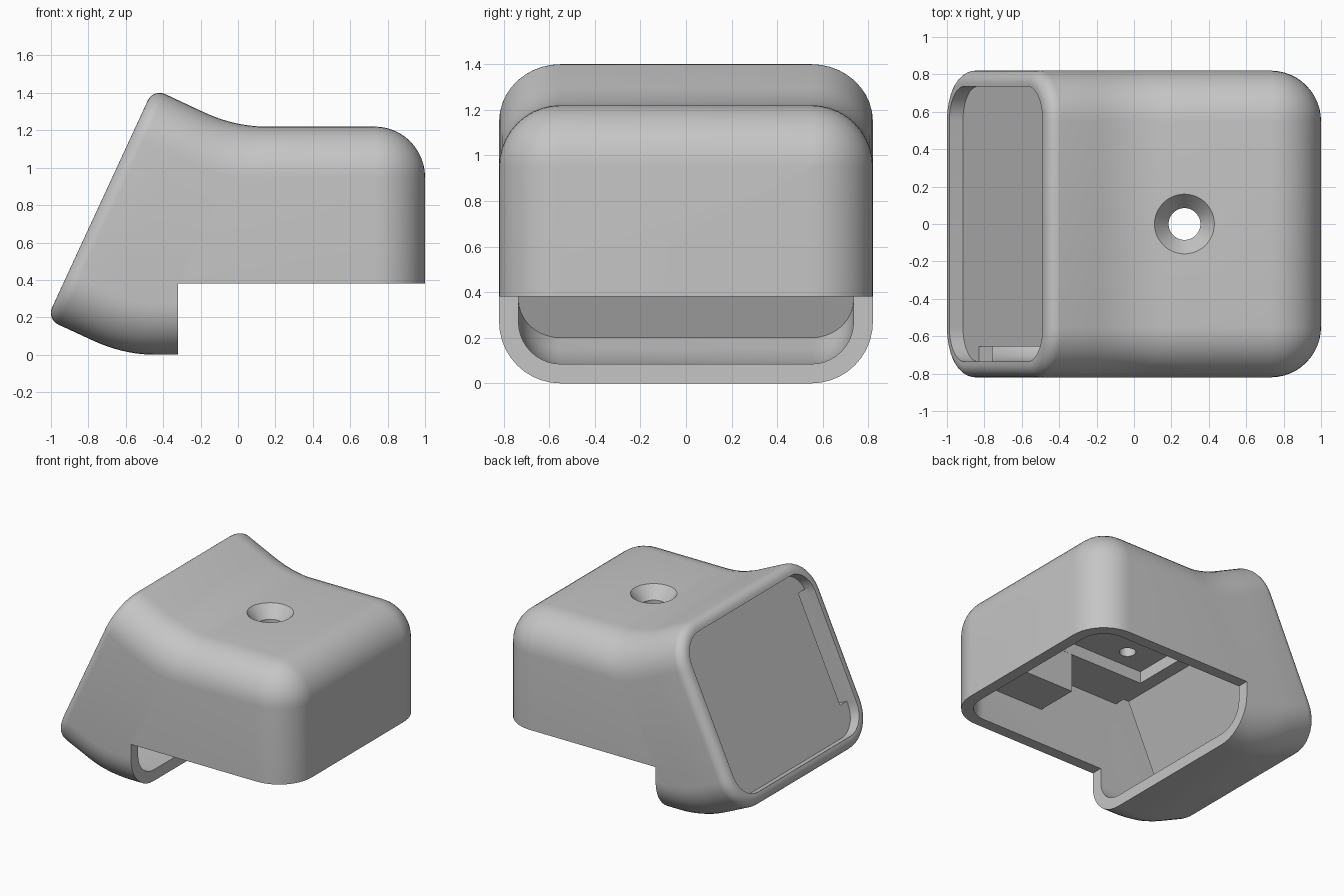
import bpy, bmesh
from math import sin, cos, pi, radians
from mathutils import Vector, Matrix

if "Cube" in bpy.data.objects:
    bpy.data.objects.remove(bpy.data.objects["Cube"])

HALF = 0.82      # half width
R = 0.27         # main corner radius
WALL = 0.085     # shell thickness
RIM = 0.07       # rounding of the sloped rim
LOW = Vector((-1.023, 0, 0.19))     # sloped face, lower edge
HIGH = Vector((-0.453, 0, 1.423))   # sloped face, upper edge
UP = (HIGH - LOW).normalized()
IN = Vector((UP.z, 0, -UP.x))       # from the sloped face into the body

grey = bpy.data.materials.new("light_grey")
grey.use_nodes = True
grey.diffuse_color = (0.56, 0.56, 0.56, 1)
grey.node_tree.nodes["Principled BSDF"].inputs["Base Color"].default_value = (0.56, 0.56, 0.56, 1)


def make(name, bm):
    bmesh.ops.recalc_face_normals(bm, faces=bm.faces)
    mesh = bpy.data.meshes.new(name)
    bm.to_mesh(mesh)
    bm.free()
    mesh.materials.append(grey)
    ob = bpy.data.objects.new(name, mesh)
    bpy.context.collection.objects.link(ob)
    return ob


def ring(low, high, inset, stretch, steps=10):
    """Rounded rectangle between two points, shrunk by inset; stretch suits tilted sections."""
    axis = high - low
    r = max(R - inset, 0.004)
    mid, d = (low + high) / 2, axis.normalized()
    w, h = HALF - inset, axis.length / 2 - inset * stretch
    pts = []
    for q, (sy, sz) in enumerate(((1, 1), (-1, 1), (-1, -1), (1, -1))):
        for i in range(steps + 1):
            a = (q + i / steps) * pi / 2
            y = sy * (w - r) + r * cos(a)
            z = sz * (h - r * stretch) + r * stretch * sin(a)
            pts.append(mid + Vector((0, y, 0)) + d * z)
    return pts


def loft(name, stations):
    bm = bmesh.new()
    rings = [[bm.verts.new(p) for p in ring(*s)] for s in stations]
    n = len(rings[0])
    for a, b in zip(rings, rings[1:]):
        for i in range(n):
            j = (i + 1) % n
            bm.faces.new((a[i], a[j], b[j], b[i]))
    bm.faces.new(rings[0])
    bm.faces.new(rings[-1])
    return make(name, bm)


def bezier(a, b, c, t):
    a, b, c = (Vector((p[0], 0, p[1])) for p in (a, b, c))
    return a * (1 - t) ** 2 + b * 2 * t * (1 - t) + c * t * t


def slope(depth, inset):
    return (LOW + IN * depth, HIGH + IN * depth, inset, 1)


def trunk(inset):
    """Bend from the sloped section to the upright, rounded end."""
    out = []
    for i in range(17):
        t = i / 16
        low = bezier((-0.78, 0.078), (-0.613, 0), (-0.44, 0), t)
        high = bezier((-0.19, 1.3), (-0.02, 1.22), (0.15, 1.22), t)
        ease = t * t * (3 - 2 * t)
        out.append((low, high, inset, 1 + ease * ((high - low).length / 1.22 - 1)))
    r = R - inset
    for i in range(13):
        a = i / 12 * pi / 2
        x = 1 - R + r * sin(a)
        out.append((Vector((x, 0, 0)), Vector((x, 0, 1.22)), inset + r * (1 - cos(a)), 1))
    return out


def box(name, lo, hi, matrix=None):
    bm = bmesh.new()
    bmesh.ops.create_cube(bm, size=1)
    lo, hi = Vector(lo), Vector(hi)
    for v in bm.verts:
        v.co = Vector(((lo[k] + hi[k]) / 2 + v.co[k] * (hi[k] - lo[k]) for k in range(3)))
    if matrix:
        bm.transform(matrix)
    return make(name, bm)


def cone(name, x, y, z0, z1, r0, r1):
    bm = bmesh.new()
    bmesh.ops.create_cone(bm, cap_ends=True, segments=48, radius1=r0, radius2=r1, depth=z1 - z0,
                          matrix=Matrix.Translation((x, y, (z0 + z1) / 2)))
    return make(name, bm)


def cut(target, cutter):
    mod = target.modifiers.new("cut", 'BOOLEAN')
    mod.operation = 'DIFFERENCE'
    mod.solver = 'EXACT'
    mod.object = cutter
    bpy.context.view_layer.objects.active = target
    bpy.ops.object.modifier_apply(modifier=mod.name)
    bpy.data.objects.remove(cutter)


# Outer housing with the rounded rim of the sloped face
rim = []
for i in range(9):
    a = i / 8 * pi / 2
    rim.append(slope(RIM * (1 - cos(a)), RIM * (1 - sin(a))))
housing = loft("housing", rim + trunk(0))

# Hollow inside, with a flat ceiling and one side block left standing
cavity = loft("cavity", [slope(0.16, WALL)] + trunk(WALL))
cut(cavity, box("ceiling_block", (-1.2, -1, 0.94), (1.2, 1, 1.6)))
cut(cavity, box("side_block", (0.21, -1, 0.65), (0.64, -0.41, 1.0)))
cut(housing, cavity)

# Open underside behind the lower lip
cut(housing, box("underside", (-0.32, -1, -0.2), (1.2, 1, 0.38)))

# Shallow recess in the ceiling with a small blind hole
cut(housing, box("ceiling_recess", (-0.4, -0.409, 0.9), (0.8, 0.409, 1.03)))
cut(housing, cone("blind_hole", -0.16, -0.26, 0.98, 1.13, 0.057, 0.057))

# Panel pocket in the sloped face
cut(housing, loft("pocket", [slope(-0.1, WALL), slope(0.08, WALL)]))

# Slot along one edge of the panel
frame = Matrix(((IN.x, 0, UP.x, LOW.x), (0, 1, 0, 0), (IN.z, 0, UP.z, LOW.z), (0, 0, 0, 1)))
cut(housing, box("panel_slot", (0.06, WALL - HALF, 0.29), (0.2, -0.655, 1.12), frame))

# Countersunk screw hole through the top
cut(housing, cone("screw_hole", 0.27, 0, 0.5, 1.4, 0.085, 0.085))
cut(housing, cone("countersink", 0.27, 0, 1.13, 1.23, 0.085, 0.168))

# Smooth curves, sharp edges
bpy.ops.object.select_all(action='DESELECT')
housing.select_set(True)
bpy.context.view_layer.objects.active = housing
bpy.ops.object.shade_smooth_by_angle(angle=radians(30))
